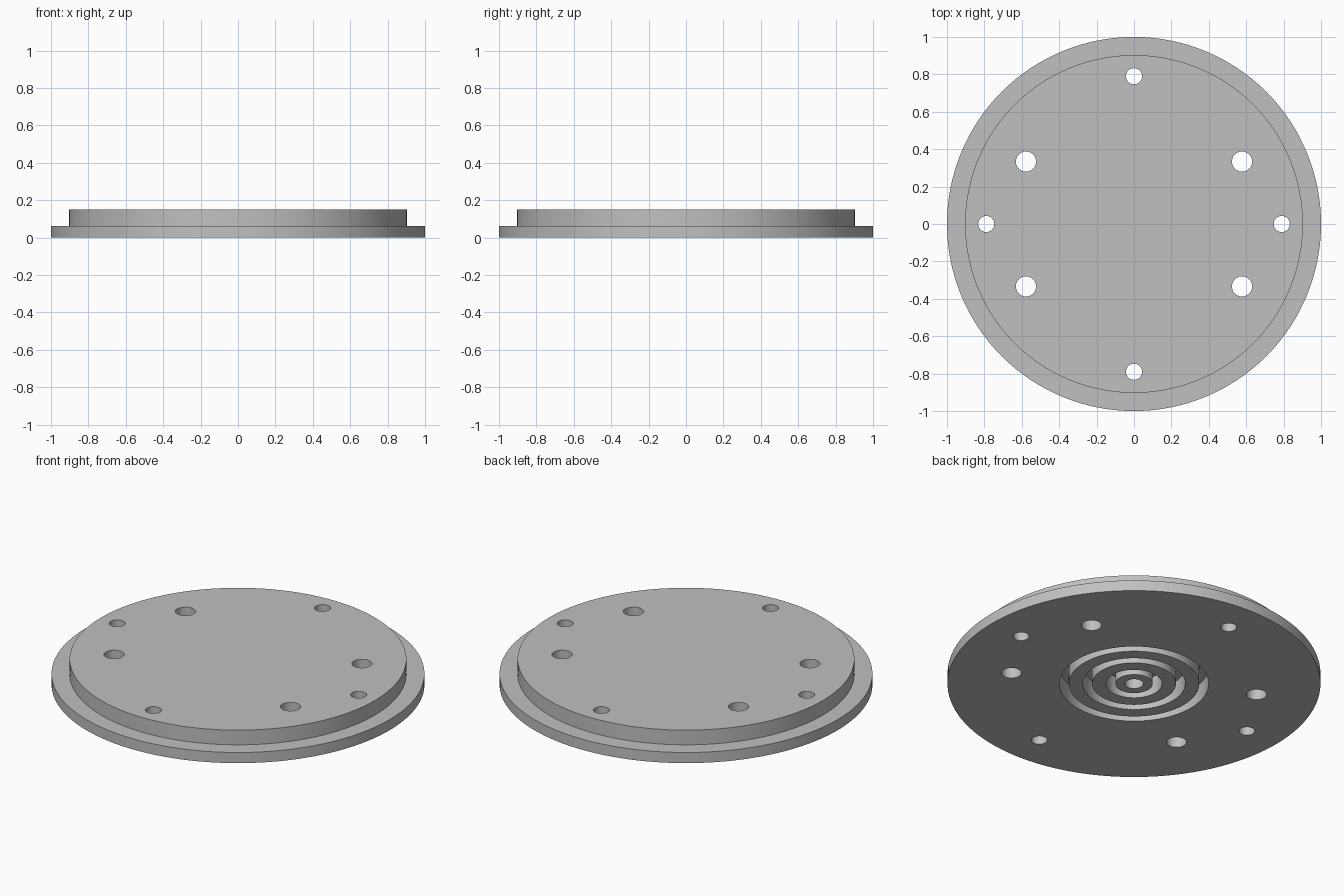
import bpy
import bmesh
from math import cos, sin, radians, tau

SEGMENTS = 128
THICKNESS = 0.15
FLANGE_TOP = 0.063
GROOVE_DEPTH = 0.107

cube = bpy.data.objects.get("Cube")
if cube:
    bpy.data.objects.remove(cube, do_unlink=True)

grey = bpy.data.materials.new("plain grey")
grey.use_nodes = True
colour = (0.53, 0.53, 0.53, 1)
grey.diffuse_color = colour
grey.node_tree.nodes["Principled BSDF"].inputs["Base Color"].default_value = colour


def add_object(name, bm):
    bmesh.ops.recalc_face_normals(bm, faces=bm.faces)
    mesh = bpy.data.meshes.new(name)
    bm.to_mesh(mesh)
    bm.free()
    mesh.materials.append(grey)
    obj = bpy.data.objects.new(name, mesh)
    bpy.context.collection.objects.link(obj)
    return obj


def lathe(name, profile):
    """Turn an (r, z) profile, starting and ending on the axis, into a solid."""
    bm = bmesh.new()
    rings = []
    for r, z in profile:
        count = SEGMENTS if r > 0 else 1
        rings.append([bm.verts.new((r * cos(tau * i / SEGMENTS),
                                    r * sin(tau * i / SEGMENTS), z))
                      for i in range(count)])
    # End discs are single faces, everything between is quads
    for a, b in zip(rings, rings[1:]):
        if len(a) == 1 or len(b) == 1:
            bm.faces.new(a if len(b) == 1 else b)
            continue
        for i in range(SEGMENTS):
            j = (i + 1) % SEGMENTS
            bm.faces.new((a[i], a[j], b[j], b[i]))
    for ring in rings:
        if len(ring) == 1:
            bm.verts.remove(ring[0])
    return add_object(name, bm)


# Stepped disc with a blind centre hole and ring grooves underneath
profile = [(0, GROOVE_DEPTH), (0.05, GROOVE_DEPTH), (0.05, 0)]
for outer in (0.15, 0.275, 0.40):
    inner = outer - 0.05
    profile += [(inner, 0), (inner, GROOVE_DEPTH), (outer, GROOVE_DEPTH), (outer, 0)]
profile += [(1, 0), (1, FLANGE_TOP), (0.903, FLANGE_TOP),
            (0.903, THICKNESS), (0, THICKNESS)]
flanged_disc = lathe("flanged_disc", profile)

# Cutters for the through holes: four small on the axes, four larger at 30 degrees
bm = bmesh.new()
holes = [(0.79, 0.043, angle) for angle in (0, 90, 180, 270)]
holes += [(0.667, 0.054, angle) for angle in (30, 150, 210, 330)]
for distance, radius, angle in holes:
    made = bmesh.ops.create_cone(bm, cap_ends=True, segments=40,
                                 radius1=radius, radius2=radius, depth=0.4)
    a = radians(angle)
    bmesh.ops.translate(bm, verts=made["verts"],
                        vec=(distance * cos(a), distance * sin(a), THICKNESS / 2))
hole_cutter = add_object("hole_cutter", bm)
hole_cutter.hide_render = True

# Cut the holes and drop the cutter
bpy.context.view_layer.objects.active = flanged_disc
for obj in bpy.context.selected_objects:
    obj.select_set(False)
flanged_disc.select_set(True)
cut = flanged_disc.modifiers.new("through holes", "BOOLEAN")
cut.operation = "DIFFERENCE"
cut.solver = "EXACT"
cut.object = hole_cutter
bpy.ops.object.modifier_apply(modifier=cut.name)
bpy.data.objects.remove(hole_cutter, do_unlink=True)

bpy.ops.object.shade_smooth_by_angle(angle=radians(30))
